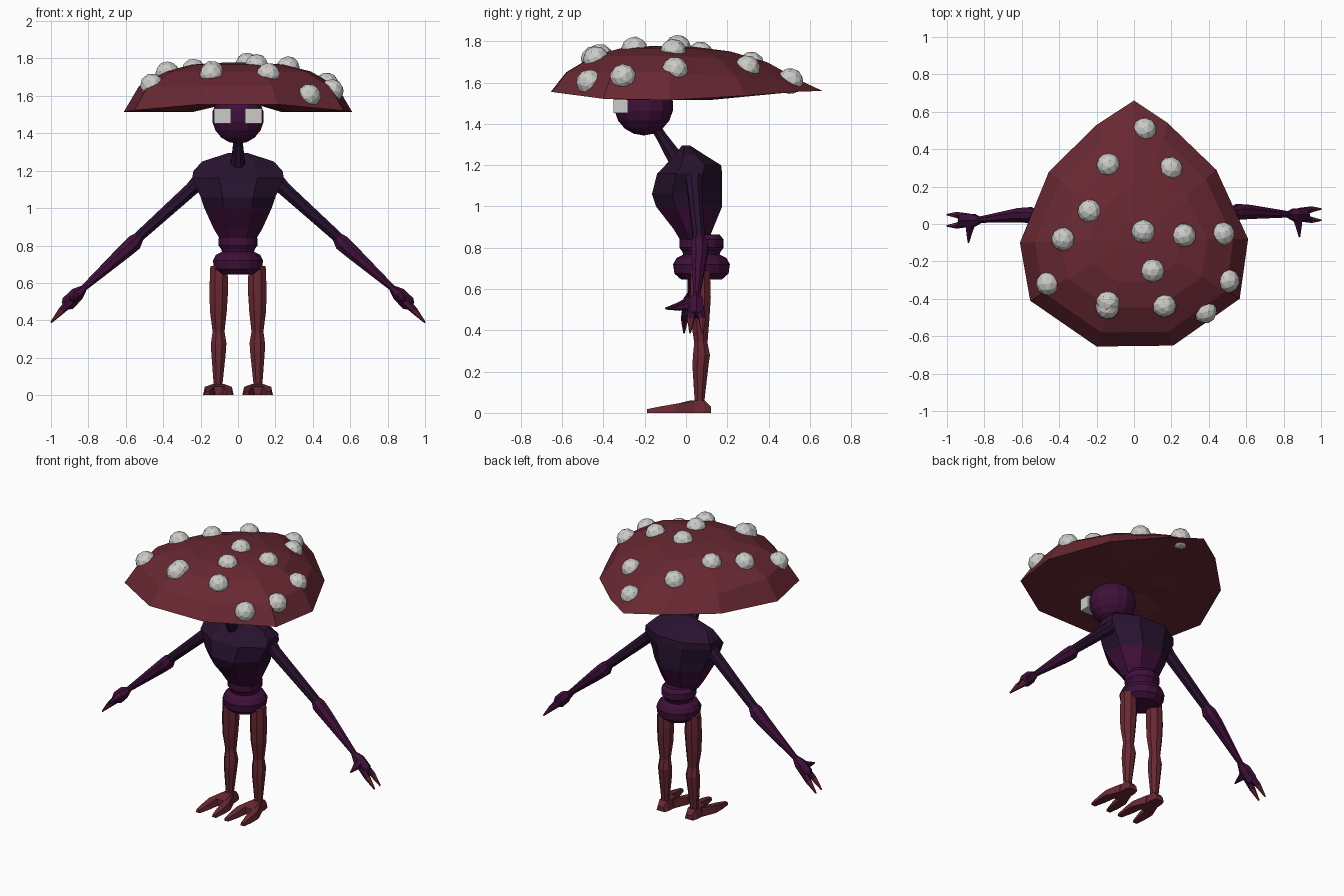
import bpy, bmesh, math, random
from mathutils import Vector

random.seed(4)
cube = bpy.data.objects.get("Cube")
if cube:
    bpy.data.objects.remove(cube, do_unlink=True)


def material(name, r, g, b):
    m = bpy.data.materials.new(name)
    m.use_nodes = True
    m.diffuse_color = (r, g, b, 1)
    bsdf = m.node_tree.nodes["Principled BSDF"]
    bsdf.inputs["Base Color"].default_value = (r, g, b, 1)
    bsdf.inputs["Roughness"].default_value = 0.9
    return m


RED = material("dull_red", .14, .021, .032)
WINE = material("wine_purple", .05, .005, .042)
INDIGO = material("dark_indigo", .021, .006, .028)
WHITE = material("off_white", .6, .6, .58)


def finish(name, bm, mats, rule=None):
    bmesh.ops.recalc_face_normals(bm, faces=bm.faces)
    if rule:
        for f in bm.faces:
            f.material_index = rule(f.calc_center_median())
    mesh = bpy.data.meshes.new(name)
    bm.to_mesh(mesh)
    bm.free()
    for m in mats:
        mesh.materials.append(m)
    ob = bpy.data.objects.new(name, mesh)
    bpy.context.collection.objects.link(ob)
    return ob


def loft(name, rings, mats, rule=None):
    """Skin a list of equal-length rings and close both ends."""
    bm = bmesh.new()
    loops = [[bm.verts.new(p) for p in ring] for ring in rings]
    n = len(loops[0])
    for a, b in zip(loops, loops[1:]):
        for i in range(n):
            j = (i + 1) % n
            bm.faces.new((a[i], a[j], b[j], b[i]))
    bm.faces.new(loops[0][::-1])
    bm.faces.new(loops[-1])
    return finish(name, bm, mats, rule)


def circle(center, ru, rv, axis, n):
    q = Vector(axis).to_track_quat('Z', 'Y')
    k = 1 / math.cos(math.pi / n)
    angles = [2 * math.pi * (i + .5) / n for i in range(n)]
    return [Vector(center) + q @ Vector((ru * k * math.cos(a), rv * k * math.sin(a), 0))
            for a in angles]


def limb(name, points, radii, mats, n=8, rule=None):
    pts = [Vector(p) for p in points]
    axis = pts[-1] - pts[0]
    return loft(name, [circle(p, r, r, axis, n) for p, r in zip(pts, radii)], mats, rule)


def lathe(name, y, profile, mats, n=14):
    return loft(name, [circle((0, y, z), r, r, (0, 0, 1), n) for z, r in profile], mats)


def box_ring(x, y, half, height):
    return [(x - half, y, 0), (x + half, y, 0),
            (x + half * .7, y, height), (x - half * .7, y, height)]


# Mushroom cap: teardrop outline stacked in scaled rings
outline = [(0, .66), (-.2, .53), (-.455, .28), (-.61, -.1), (-.555, -.41), (-.2, -.655),
           (.21, -.65), (.565, -.4), (.61, -.08), (.44, .29), (.18, .54)]


def cap_ring(scale, height):
    ring = []
    for x, y in outline:
        px, py = x * scale, -.08 + (y + .08) * scale
        ring.append((px, py, height(px, py)))
    return ring


def dome(z):
    return lambda x, y: z - .08 * max(0, y)


cap = loft("mushroom_cap", [
    cap_ring(.22, lambda x, y: 1.56),
    cap_ring(.52, lambda x, y: 1.515 if abs(x) > .2 else 1.555),
    cap_ring(1, lambda x, y: 1.56 - .045 * (x / .61) ** 2),
    cap_ring(.87, dome(1.65)), cap_ring(.64, dome(1.73)),
    cap_ring(.4, dome(1.768)), cap_ring(.12, dome(1.778))], [RED])
bpy.context.view_layer.update()

# Spots sunk into the cap surface
spots = [(.06, .51), (-.14, .32), (.2, .3), (-.24, .07), (-.38, -.08), (.05, -.04),
         (.27, -.06), (.48, -.05), (.1, -.25), (-.465, -.32), (-.14, -.42),
         (-.145, -.45), (.165, -.44), (.385, -.475), (.51, -.305)]
for x, y in spots:
    hit, loc, normal, _ = cap.ray_cast((x, y, 3), (0, 0, -1))
    if hit:
        bm = bmesh.new()
        bmesh.ops.create_icosphere(bm, subdivisions=2, radius=.064)
        spot = finish("cap_spot", bm, [WHITE])
        spot.location = loc - normal * .01
        spot.rotation_euler = [random.uniform(0, 3) for _ in range(3)]

# Head, eyes and neck
bm = bmesh.new()
bmesh.ops.create_uvsphere(bm, u_segments=14, v_segments=9, radius=.143)
head = finish("head", bm, [WINE])
head.location = (0, -.205, 1.487)
for s in (-1, 1):
    bm = bmesh.new()
    bmesh.ops.create_cube(bm, size=1)
    eye = finish("eye", bm, [WHITE])
    eye.scale = (.09, .07, .08)
    eye.location = (s * .083, -.317, 1.492)
limb("neck", [(0, -.17, 1.42), (0, -.12, 1.34), (0, -.03, 1.2)], [.024, .026, .042], [INDIGO])

# Torso: dark chest over a lighter belly
torso = [(.84, .1, -.03, .11), (.89, .13, -.06, .13), (1, .18, -.145, .175),
         (1.06, .2, -.165, .175), (1.16, .245, -.14, .175), (1.2, .238, -.1, .17),
         (1.25, .19, -.055, .09), (1.295, .05, -.02, .02)]
loft("torso", [circle((0, (f + b) / 2, z), w, (b - f) / 2, (0, 0, 1), 8)
               for z, w, f, b in torso], [WINE, INDIGO], lambda c: int(c.z > 1.01))
lathe("waist", .075, [(.75, .08), (.78, .09), (.8, .104), (.84, .104), (.865, .085)], [WINE])
lathe("pelvis", .075, [(.645, .095), (.675, .128), (.72, .134), (.75, .118), (.77, .08)], [WINE])

for s, side in ((1, "left"), (-1, "right")):
    # Leg
    limb(side + "_leg", [(s * .102, .07, .69), (s * .103, .07, .56), (s * .105, .068, .45),
                         (s * .104, .072, .34), (s * .103, .075, .28), (s * .104, .07, .23),
                         (s * .107, .065, .04)],
         [.046, .05, .045, .032, .041, .039, .022], [RED])
    # Foot: heel block and two splayed toes
    x = s * .105
    loft(side + "_heel", [box_ring(x, .12, .03, .03), box_ring(x, .09, .04, .06),
                          box_ring(x, .02, .045, .06), box_ring(x, -.04, .05, .045)], [RED])
    for t in (-1, 1):
        loft(side + "_toe", [box_ring(x + t * .02, .04, .025, .057),
                             box_ring(x + t * .05, -.05, .032, .044),
                             box_ring(x + t * .055, -.12, .027, .032),
                             box_ring(x + t * .06, -.19, .015, .018)], [RED])
    # Arm: the hands sit slightly differently on each side
    hand_y = .05 if s > 0 else .02
    elbow_y = hand_y + .015 if s > 0 else .048
    limb(side + "_upper_arm", [(s * .19, .04, 1.16), (s * .25, .04, 1.1),
                               (s * .56, elbow_y, .82)], [.045, .036, .027], [INDIGO])
    limb(side + "_forearm", [(s * .525, elbow_y, .85), (s * .555, elbow_y, .815),
                             (s * .61, elbow_y, .765), (s * .85, hand_y, .55)],
         [.026, .042, .038, .014], [WINE])
    limb(side + "_palm", [(s * .82, hand_y, .575), (s * .86, hand_y, .54),
                          (s * .91, hand_y, .49), (s * .925, hand_y, .475)],
         [.014, .033, .034, .022], [WINE], 6)
    for t in (-1, 1):
        limb(side + "_finger", [(s * .89, hand_y + t * .015, .505),
                                (s * .945, hand_y + t * .028, .45),
                                (s, hand_y + t * .03, .388)], [.022, .016, .004],
             [WINE, RED], 6, lambda c: int(c.z < .44))
    limb(side + "_thumb", [(s * .87, hand_y - .01, .53), (s * .88, hand_y - .055, .515),
                           (s * .885, hand_y - .12, .505)], [.026, .018, .004], [WINE], 6)
